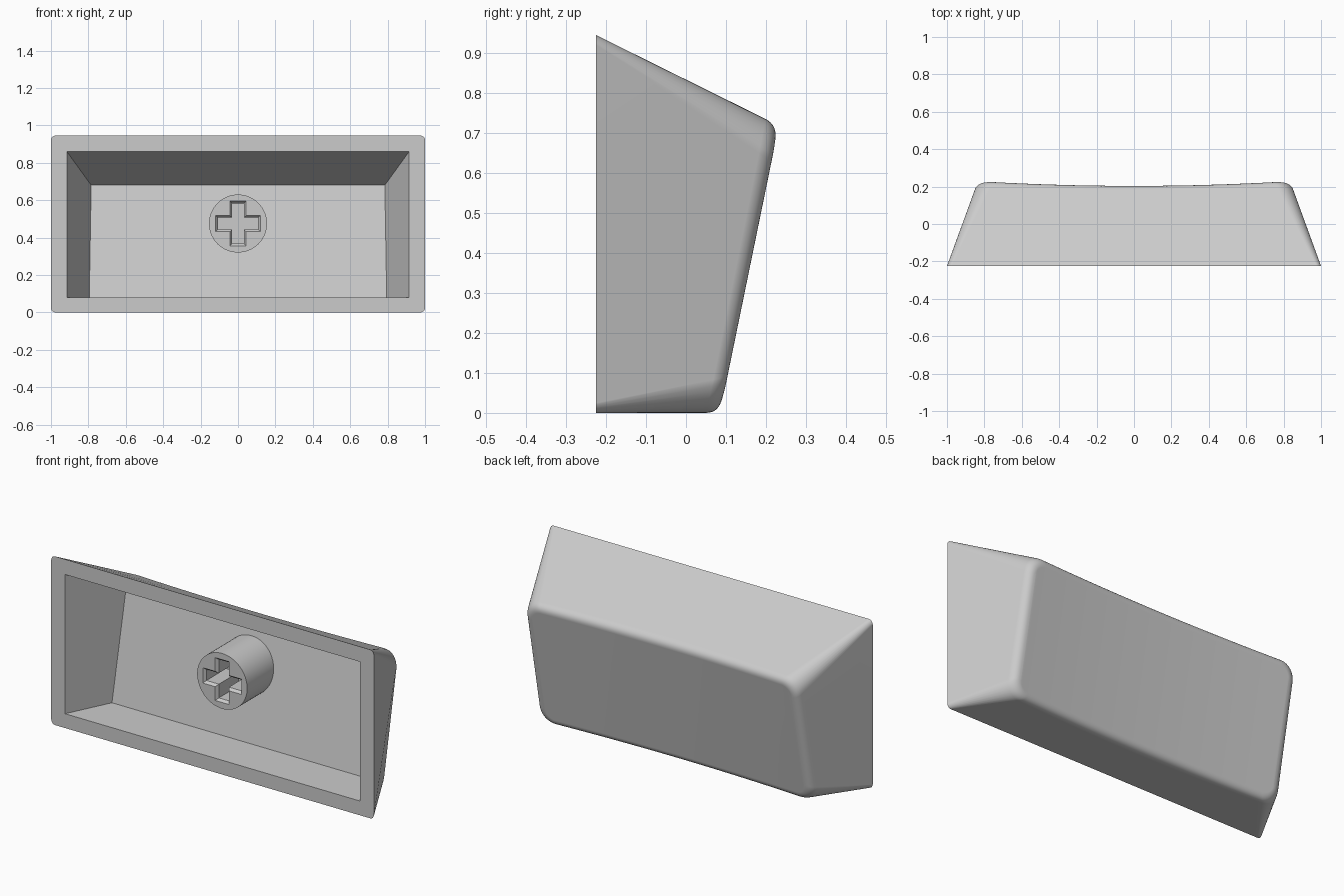
import bpy, bmesh, math
from mathutils import Vector

if "Cube" in bpy.data.objects:
    bpy.data.objects.remove(bpy.data.objects["Cube"])

grey = bpy.data.materials.new("light grey plastic")
grey.use_nodes = True
COLOUR = (0.6, 0.6, 0.6, 1)
grey.diffuse_color = COLOUR
grey.node_tree.nodes["Principled BSDF"].inputs["Base Color"].default_value = COLOUR

FRONT = -0.225
ARC, SPAN = 8, 24


def finish(name, bm):
    bmesh.ops.recalc_face_normals(bm, faces=bm.faces)
    mesh = bpy.data.meshes.new(name)
    bm.to_mesh(mesh)
    bm.free()
    mesh.materials.append(grey)
    ob = bpy.data.objects.new(name, mesh)
    bpy.context.collection.objects.link(ob)
    bpy.ops.object.select_all(action='DESELECT')
    ob.select_set(True)
    bpy.context.view_layer.objects.active = ob
    bpy.ops.object.shade_smooth_by_angle(angle=math.radians(30))
    weighted = ob.modifiers.new("even shading", 'WEIGHTED_NORMAL')
    weighted.keep_sharp = True
    return ob


def outline(half, z0, z1, r):
    """Rounded rectangle in x, z; upper half first, then its mirror image."""
    mid, up = (z0 + z1) / 2, []
    for side in (1, -1):
        arc = [(side * (half - r + r * math.cos(a)), z1 - r + r * math.sin(a))
               for a in (math.pi / 2 * i / ARC for i in range(ARC + 1))]
        if side == 1:
            up += arc
            up += [((half - r) * (1 - 2 * i / SPAN), z1) for i in range(1, SPAN)]
        else:
            up += arc[::-1]
    return up + [(x, 2 * mid - z) for x, z in reversed(up)]


def on_face(x, z):
    """Tilted back face, dished along its width."""
    dish = 0.023 * max(0, 1 - (x / 0.8) ** 2)
    return Vector((x, 0.085 + 0.205 * z - dish, z))


def add_loop(bm, points):
    return [bm.verts.new(p) for p in points]


def loft(bm, a, b):
    n = len(a)
    for i in range(n):
        bm.faces.new((a[i], a[(i + 1) % n], b[(i + 1) % n], b[i]))


def fill_between(bm, *loops):
    edges = []
    for loop in loops:
        for i, v in enumerate(loop):
            w = loop[(i + 1) % len(loop)]
            edges.append(bm.edges.get((v, w)) or bm.edges.new((v, w)))
    bmesh.ops.triangle_fill(bm, edges=edges, use_beauty=True)


# Shell: tapered outer wall, rounded edge and dished back face
bm = bmesh.new()
front = [Vector((x, FRONT, z)) for x, z in outline(1, 0, 0.945, 0.025)]
ridge = [on_face(x, z) for x, z in outline(0.84, 0, 0.72, 0.09)]
inner = [on_face(x, z) for x, z in outline(0.805, 0.035, 0.685, 0.06)]
rim = add_loop(bm, front)
last = rim
STEPS = 7
for s in range(STEPS + 1):
    t = s / STEPS
    ring = []
    for f, p, q in zip(front, ridge, inner):
        wall = p + (f - p).normalized() * 0.04
        ring.append(wall * (1 - t) ** 2 + p * 2 * t * (1 - t) + q * t * t)
    ring = add_loop(bm, ring)
    loft(bm, last, ring)
    last = ring
half_count = len(last) // 2
for i in range(half_count - 1):
    bm.faces.new((last[i], last[i + 1], last[-2 - i], last[-1 - i]))

# Shell: flat front rim and hollow with a tilted floor
mouth = add_loop(bm, [(x, FRONT, z) for x, z in
                      ((-0.915, 0.08), (0.915, 0.08), (0.915, 0.86), (-0.915, 0.86))])
floor = add_loop(bm, [(-0.795, 0.02, 0.08), (0.795, 0.02, 0.08),
                      (0.785, 0.13, 0.68), (-0.785, 0.13, 0.68)])
fill_between(bm, rim, mouth)
loft(bm, mouth, floor)
bm.faces.new(floor)
finish("shell", bm)


# Stem: round post with a chamfered cross-shaped socket
def cross(y, long, short):
    pts = []
    for k in range(4):
        c, s = round(math.cos(k * math.pi / 2)), round(math.sin(k * math.pi / 2))
        for u, v in ((long, -short), (long, short), (short, short)):
            pts.append((u * c - v * s, y, 0.475 + u * s + v * c))
    return pts


bm = bmesh.new()
TIP, SIDES = -0.14, 64
ends = []
for y in (TIP, 0.12):
    ends.append(add_loop(bm, [(0.155 * math.cos(a), y, 0.475 + 0.155 * math.sin(a))
                              for a in (2 * math.pi * i / SIDES for i in range(SIDES))]))
loft(bm, *ends)
bm.faces.new(ends[1])
socket = [add_loop(bm, cross(*c)) for c in
          ((TIP, 0.12, 0.043), (TIP + 0.015, 0.108, 0.031), (0.05, 0.108, 0.031))]
fill_between(bm, ends[0], socket[0])
loft(bm, socket[0], socket[1])
loft(bm, socket[1], socket[2])
bm.faces.new(socket[2])
finish("stem", bm)
